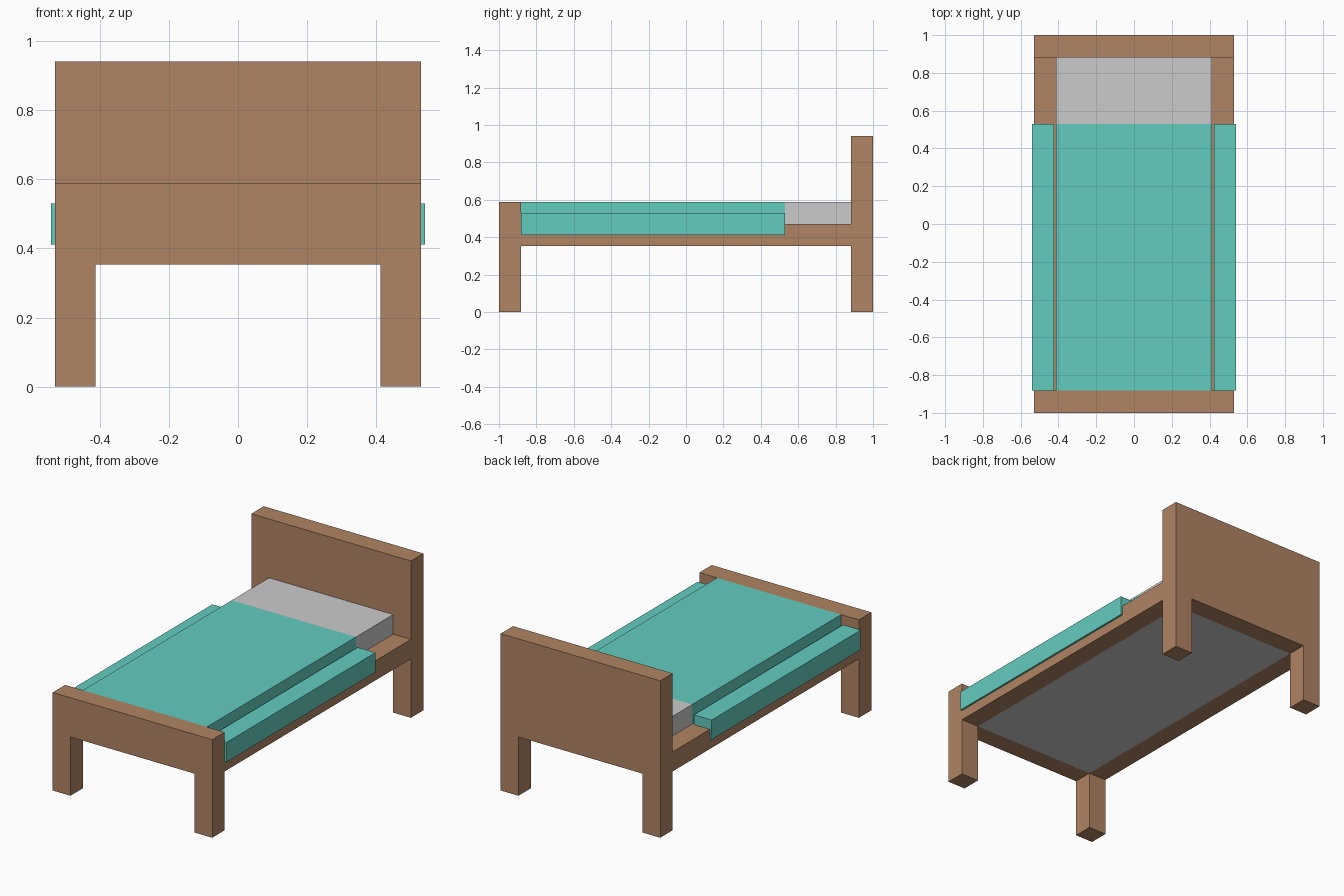
import bpy
import bmesh

if "Cube" in bpy.data.objects:
    bpy.data.objects.remove(bpy.data.objects["Cube"])

U = 1 / 17  # modelling unit: the bed is 34 units long


def material(name, rgb):
    m = bpy.data.materials.new(name)
    m.diffuse_color = (*rgb, 1)
    m.use_nodes = True
    m.node_tree.nodes["Principled BSDF"].inputs["Base Color"].default_value = m.diffuse_color
    return m


wood = material("wood", (0.434, 0.233, 0.126))
cloth = material("blanket_cloth", (0.125, 0.604, 0.520))


def finish(name, bm, mat):
    bmesh.ops.recalc_face_normals(bm, faces=bm.faces)
    mesh = bpy.data.meshes.new(name)
    bm.to_mesh(mesh)
    bm.free()
    obj = bpy.data.objects.new(name, mesh)
    bpy.context.collection.objects.link(obj)
    if mat:
        mesh.materials.append(mat)
    return obj


def box(name, lo, hi, mat=None):
    bm = bmesh.new()
    bmesh.ops.create_cube(bm, size=1)
    for v in bm.verts:
        v.co = [(b if c > 0 else a) * U for c, a, b in zip(v.co, lo, hi)]
    return finish(name, bm, mat)


def end_board(name, y, height):
    """Board with two legs, cut from one arch-shaped profile."""
    profile = [(-9, 0), (-7, 0), (-7, 6), (7, 6), (7, 0), (9, 0), (9, height), (-9, height)]
    bm = bmesh.new()
    face = bm.faces.new([bm.verts.new((x * U, y * U, z * U)) for x, z in profile])
    out = bmesh.ops.extrude_face_region(bm, geom=[face])
    moved = [g for g in out["geom"] if isinstance(g, bmesh.types.BMVert)]
    bmesh.ops.translate(bm, verts=moved, vec=(0, 2 * U, 0))
    return finish(name, bm, wood)


# Headboard and footboard with their legs
end_board("headboard", 15, 16)
end_board("footboard", -17, 10)

# Side rails and the blanket edges hanging over them
for side, s in (("left", -1), ("right", 1)):
    x0, x1 = sorted((7 * s, 9 * s))
    box(f"{side}_rail", (x0, -15, 6), (x1, 15, 8), wood)
    x0, x1 = sorted((7.2 * s, 9.2 * s))
    box(f"{side}_blanket_flap", (x0, -15, 7), (x1, 9, 9), cloth)

# Mattress base, its bare head end, and the blanket flush beside it
box("mattress_base", (-7, -15, 6), (7, 15, 8))
box("mattress_head_end", (-7, 9, 8), (7, 15, 10))
box("blanket", (-7, -15, 8), (7, 9, 10), cloth)
